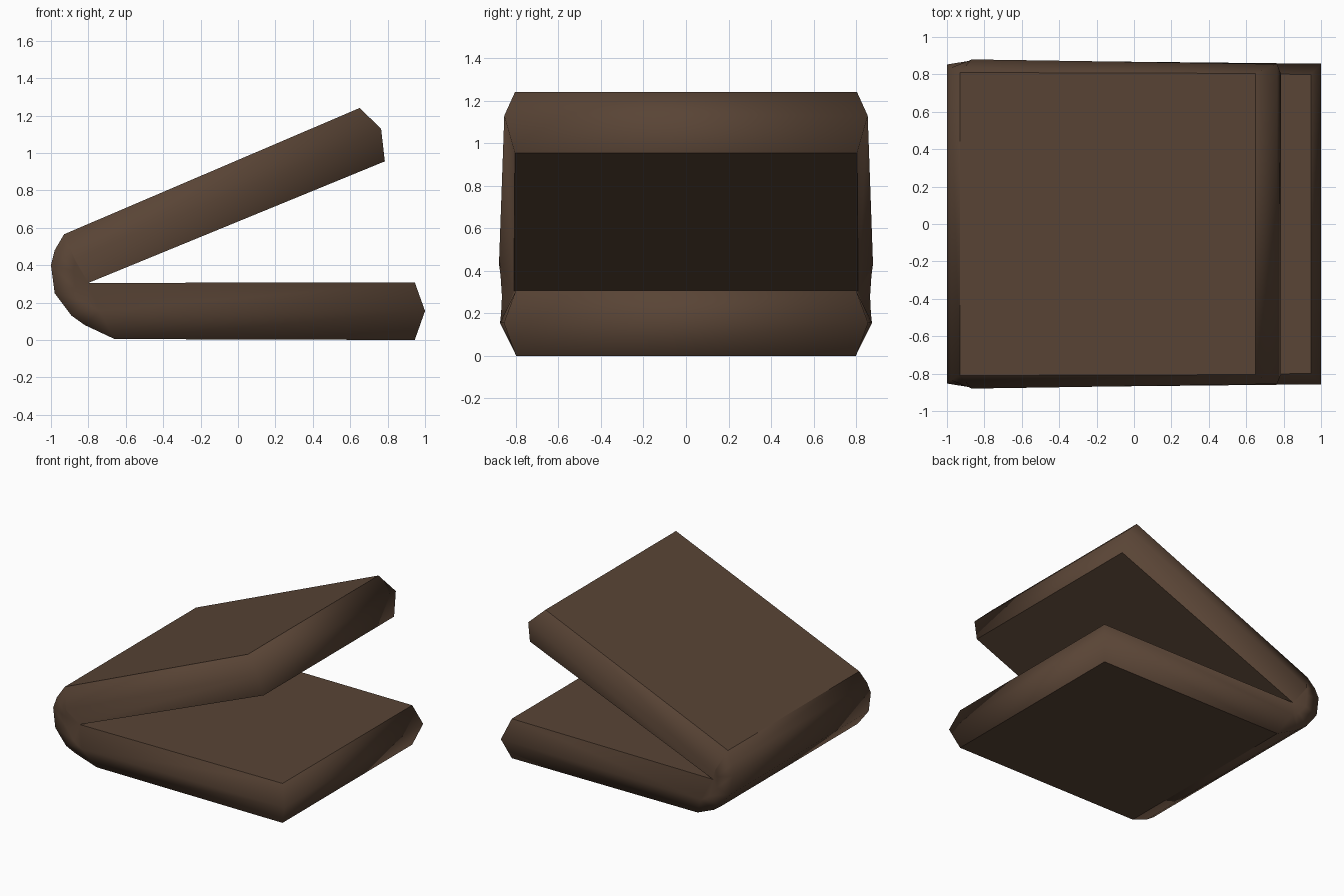
import bpy, bmesh

if "Cube" in bpy.data.objects:
    bpy.data.objects.remove(bpy.data.objects["Cube"])

# Stations along the folded pad: (outer x, z, y), (side ridge x, z, y), (inner x, z, y)
UPPER_END = ((0.65, 1.24, 0.805), (0.765, 1.13, 0.855), (0.785, 0.955, 0.805))
NOTCH = (-0.80, 0.305, 0.81)
HINGE = [
    ((-0.93, 0.565, 0.81), (-0.87, 0.43, 0.88), NOTCH),
    ((-0.98, 0.48, 0.835), (-0.87, 0.42, 0.878), NOTCH),
    ((-1.00, 0.40, 0.853), (-0.88, 0.37, 0.872), NOTCH),
    ((-0.98, 0.25, 0.855), (-0.87, 0.28, 0.866), NOTCH),
    ((-0.89, 0.13, 0.85), (-0.81, 0.20, 0.870), NOTCH),
    ((-0.82, 0.08, 0.83), (-0.77, 0.17, 0.873), NOTCH),
    ((-0.66, 0.005, 0.80), (-0.74, 0.155, 0.875), NOTCH),
]
LOWER_END = ((0.945, 0.0, 0.80), (1.0, 0.155, 0.857), (0.945, 0.308, 0.80))
stations = [UPPER_END] + HINGE + [LOWER_END]

bm = bmesh.new()
cache = {}


def vert(p, side):
    key = (p, side)
    if key not in cache:
        cache[key] = bm.verts.new((p[0], side * p[2], p[1]))
    return cache[key]


def face(*vs):
    unique = list(dict.fromkeys(vs))
    if len(unique) > 2:
        return bm.faces.new(unique)


# Side bevels, outer skin and inner skin
flat = []
last = len(stations) - 2
for i, (a, b) in enumerate(zip(stations, stations[1:])):
    for s in (-1, 1):
        for k in (0, 1):
            face(vert(a[k], s), vert(b[k], s), vert(b[k + 1], s), vert(a[k + 1], s))
    for k in (0, 2):
        f = face(vert(a[k], -1), vert(b[k], -1), vert(b[k], 1), vert(a[k], 1)) if a[k] != b[k] else None
        if f and i in (0, last):
            flat.append(f)

# Rounded end caps
for st in (UPPER_END, LOWER_END):
    for k in (0, 1):
        face(vert(st[k], -1), vert(st[k + 1], -1), vert(st[k + 1], 1), vert(st[k], 1))

bmesh.ops.recalc_face_normals(bm, faces=bm.faces[:])
for f in bm.faces:
    f.smooth = True
# Crisp borders around the large flat panels
for f in flat:
    for e in f.edges:
        e.smooth = False

mesh = bpy.data.meshes.new("folded_pad")
bm.to_mesh(mesh)
bm.free()
pad = bpy.data.objects.new("folded_pad", mesh)
bpy.context.collection.objects.link(pad)

mat = bpy.data.materials.new("dark_brown")
mat.diffuse_color = (0.10, 0.058, 0.036, 1)
mat.use_nodes = True
mat.node_tree.nodes["Principled BSDF"].inputs["Base Color"].default_value = mat.diffuse_color
mesh.materials.append(mat)
